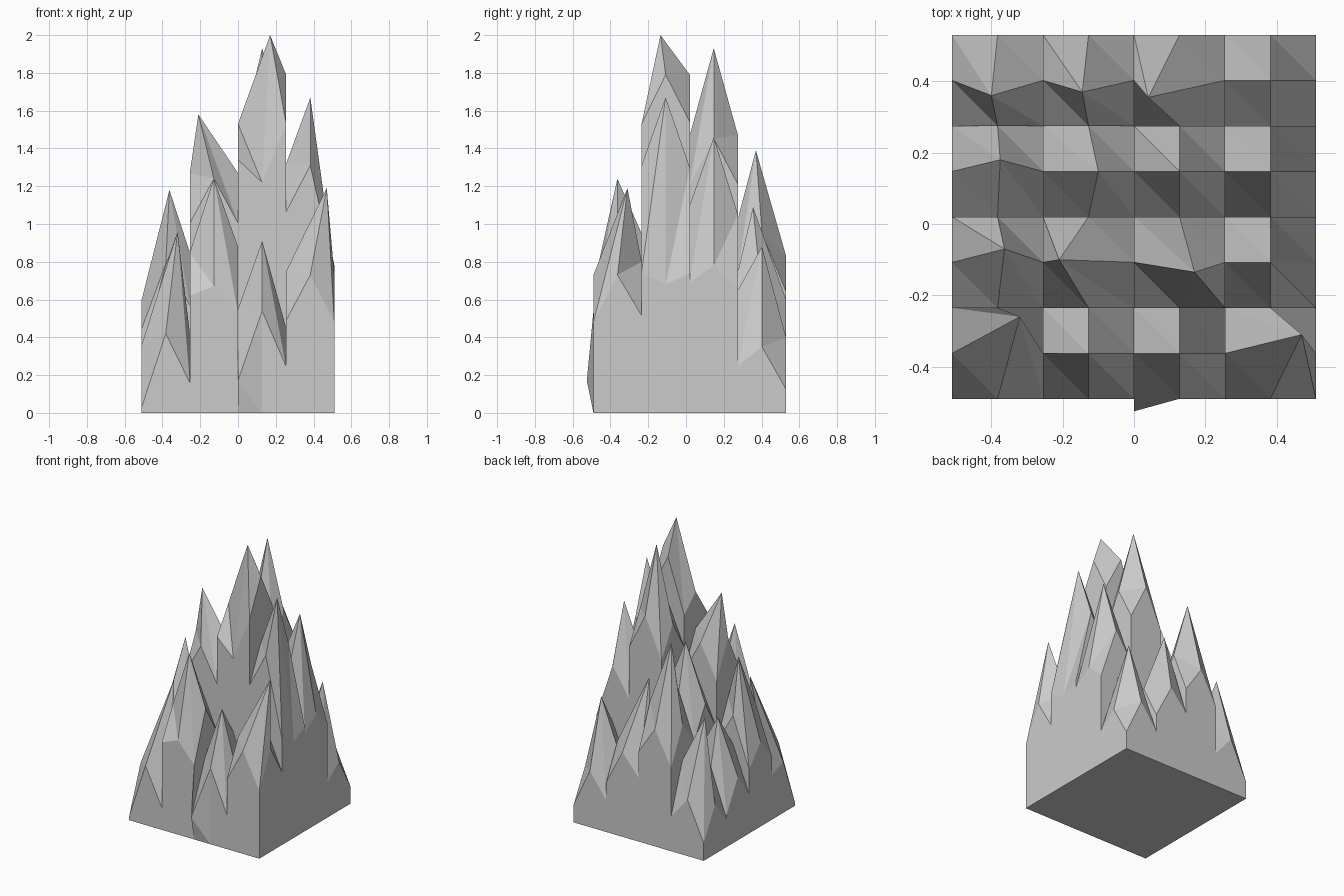
import bpy, bmesh

if "Cube" in bpy.data.objects:
    bpy.data.objects.remove(bpy.data.objects["Cube"])

S = 0.255
X0, Y0 = -0.51, -0.49

# 4x4 spikes, front row first: peak x, y, z, then edge midpoint heights front, right, back, left
spikes = [
    [(-.32, -.26, .96, .42, .42, .78, .36), (-.128, -.363, 1.24, .67, .88, .95, .85),
     (.128, -.363, .91, .54, .45, .70, .55), (.47, -.31, 1.19, .73, .73, .80, .75)],
    [(-.363, -.07, 1.18, .79, .85, .80, .60), (-.21, -.10, 1.58, 1.24, 1.27, 1.25, 1.27),
     (.17, -.135, 2.0, 1.22, 1.79, 1.79, 1.53), (.383, -.108, 1.67, 1.31, .68, 1.30, 1.32)],
    [(-.375, .18, .85, .60, .65, .50, .45), (-.10, .147, 1.30, .95, 1.05, .95, .90),
     (.128, .147, 1.93, 1.47, 1.45, 1.47, 1.40), (.383, .147, 1.46, 1.10, .78, 1.05, 1.15)],
    [(-.40, .36, .92, .55, .60, .40, .35), (-.145, .37, 1.39, 1.03, .95, .83, .85),
     (.04, .355, 1.09, .75, .60, .60, .80), (.383, .402, .88, .65, .35, .40, .55)],
]
# Corner heights that differ from the usual drop
special = {(2, 1, 0, 0): 1.34, (2, 1, 2, 0): 1.53, (2, 0, 0, 0): .17,
           (1, 0, 0, 0): .62, (0, 0, 2, 0): .16, (0, 0, 0, 0): .03}

bm = bmesh.new()


def face(*vs):
    vs = list(dict.fromkeys(vs))
    if len(vs) > 2:
        bm.faces.new(vs)


def make_block(a, b):
    px, py, pz, f, r, k, l = spikes[b][a]
    mid = {(1, 0): f, (2, 1): r, (1, 2): k, (0, 1): l}
    g = {}
    for i in range(3):
        for j in range(3):
            x, y = X0 + S * (a + i / 2), Y0 + S * (b + j / 2)
            if (i, j) == (1, 1):
                x, y, z = px, py, pz
            elif (i, j) in mid:
                z = mid[i, j]
            else:
                drop = (mid[i, 1] + mid[1, j]) / 2 - .25
                z = special.get((a, b, i, j), max(.08, drop))
            if (a, b, i, j) == (2, 0, 0, 0):
                y -= .035
            g[i, j] = bm.verts.new((x, y, z))
    # Faceted top of the spike
    for i in range(2):
        for j in range(2):
            face(g[i, j], g[i + 1, j], g[i, j + 1])
            face(g[i + 1, j], g[i + 1, j + 1], g[i, j + 1])
    return g


blocks = {(a, b): make_block(a, b) for a in range(4) for b in range(4)}


def edge(g, side):
    return [g[{'f': (t, 0), 'b': (t, 2), 'l': (0, t), 'r': (2, t)}[side]] for t in range(3)]


def wall(e1, e2):
    for t in range(2):
        face(e1[t], e1[t + 1], e2[t + 1])
        face(e1[t], e2[t + 1], e2[t])


# Ground outline points, shared by the outer walls and the base
ground = {}


def foot(i, j):
    if (i, j) not in ground:
        ground[i, j] = bm.verts.new((X0 + S * i / 2, Y0 + S * j / 2, 0))
    return ground[i, j]


# Steps between neighbouring spikes
for (a, b), g in blocks.items():
    if a < 3:
        wall(edge(g, 'r'), edge(blocks[a + 1, b], 'l'))
    if b < 3:
        wall(edge(g, 'b'), edge(blocks[a, b + 1], 'f'))

# Outer walls
for n in range(4):
    wall(edge(blocks[n, 0], 'f'), [foot(2 * n + t, 0) for t in range(3)])
    wall(edge(blocks[n, 3], 'b'), [foot(2 * n + t, 8) for t in range(3)])
    wall(edge(blocks[0, n], 'l'), [foot(0, 2 * n + t) for t in range(3)])
    wall(edge(blocks[3, n], 'r'), [foot(8, 2 * n + t) for t in range(3)])

# Base
ring = [(i, 0) for i in range(8)] + [(8, j) for j in range(8)]
ring += [(8 - i, 8) for i in range(8)] + [(0, 8 - j) for j in range(8)]
face(*[foot(*p) for p in reversed(ring)])

bmesh.ops.remove_doubles(bm, verts=bm.verts, dist=0.0005)
bmesh.ops.recalc_face_normals(bm, faces=bm.faces)
mesh = bpy.data.meshes.new("rock_spires")
bm.to_mesh(mesh)
bm.free()
bpy.context.collection.objects.link(bpy.data.objects.new("rock_spires", mesh))
